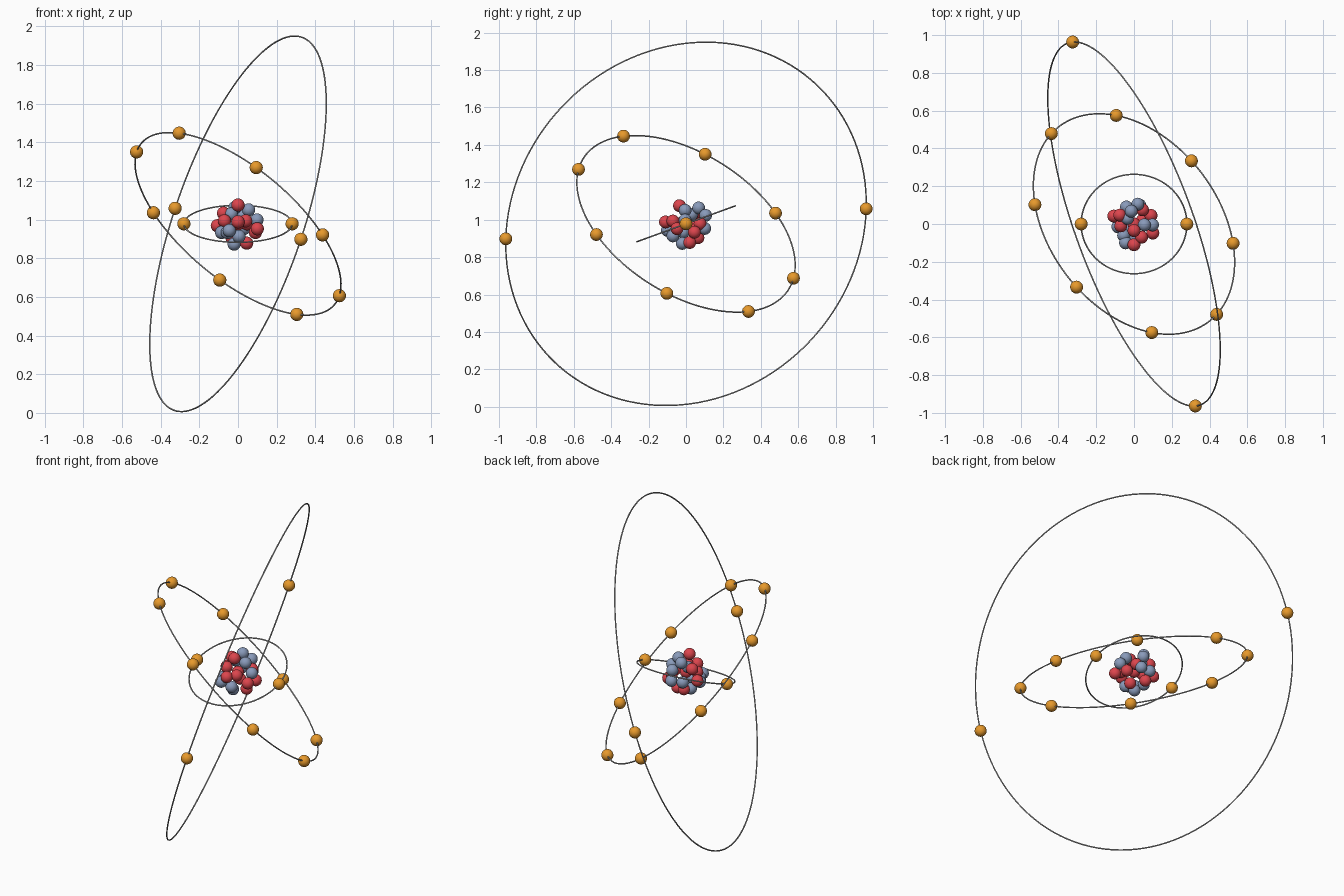
import bpy
import math
from mathutils import Vector, Matrix

if "Cube" in bpy.data.objects:
    bpy.data.objects.remove(bpy.data.objects["Cube"])

CENTRE = Vector((0, 0, 0.978))
BALL = 0.034


def material(name, rgb):
    m = bpy.data.materials.new(name)
    m.diffuse_color = (*rgb, 1)
    m.use_nodes = True
    m.node_tree.nodes["Principled BSDF"].inputs["Base Color"].default_value = m.diffuse_color
    return m


ORANGE = material("electron orange", (0.80, 0.32, 0.025))
RED = material("proton red", (0.72, 0.06, 0.075))
BLUE = material("neutron grey blue", (0.25, 0.325, 0.49))
GREY = material("orbit grey", (0.45, 0.45, 0.45))


def ball(name, offset, mat, radius=BALL):
    bpy.ops.mesh.primitive_uv_sphere_add(segments=24, ring_count=14, radius=radius,
                                         location=CENTRE + Vector(offset))
    ob = bpy.context.object
    ob.name = name
    ob.data.materials.append(mat)
    bpy.ops.object.shade_smooth()


def shell(name, first, normal, radius, count):
    """Thin orbit ring with evenly spaced electrons, starting at direction first."""
    u = Vector(first).normalized()
    n = Vector(normal)
    n = (n - u * n.dot(u)).normalized()
    v = n.cross(u)
    bpy.ops.mesh.primitive_torus_add(major_radius=radius, minor_radius=0.004,
                                     major_segments=128, minor_segments=8)
    ring = bpy.context.object
    ring.name = name + "_orbit"
    ring.data.materials.append(GREY)
    ring.matrix_world = Matrix.Translation(CENTRE) @ Matrix((u, v, n)).transposed().to_4x4()
    bpy.ops.object.shade_smooth()
    for i in range(count):
        a = 2 * math.pi * i / count
        ball(f"{name}_electron_{i + 1}", radius * (u * math.cos(a) + v * math.sin(a)), ORANGE)


# Electron shells
tilt = math.radians(20)
shell("inner", (1, 0, 0), (0, -math.sin(tilt), math.cos(tilt)), 0.28, 2)
shell("middle", (-0.305, -0.335, 0.47), (0.575, 0.443, 0.689), 0.651, 8)
shell("outer", (-0.325, 0.963, 0.08), (0.893, 0.325, -0.305), 1.02, 2)

# Nucleus
protons = [
    (0, -.035, .097), (-.107, .042, -.01), (.1, -.048, -.026), (0, -.11, .01),
    (.04, -.07, .015), (.045, .02, -.1), (-.03, .064, -.075), (.09, .045, -.045),
    (.045, .075, .0), (-.075, .047, .055), (-.07, -.01, .015), (0, 0, 0)]
neutrons = [
    (-.015, .068, .085), (.02, .105, .045), (.098, -.005, .02), (.055, -.005, .072),
    (-.045, -.1, -.035), (-.085, -.015, -.045), (.005, -.07, -.065), (-.02, -.02, -.105),
    (-.04, .09, -.02), (-.055, -.06, -.045), (-.035, .03, .05), (.03, .1, -.025)]
for i, p in enumerate(protons):
    ball(f"proton_{i + 1}", p, RED)
for i, p in enumerate(neutrons):
    ball(f"neutron_{i + 1}", p, BLUE)
